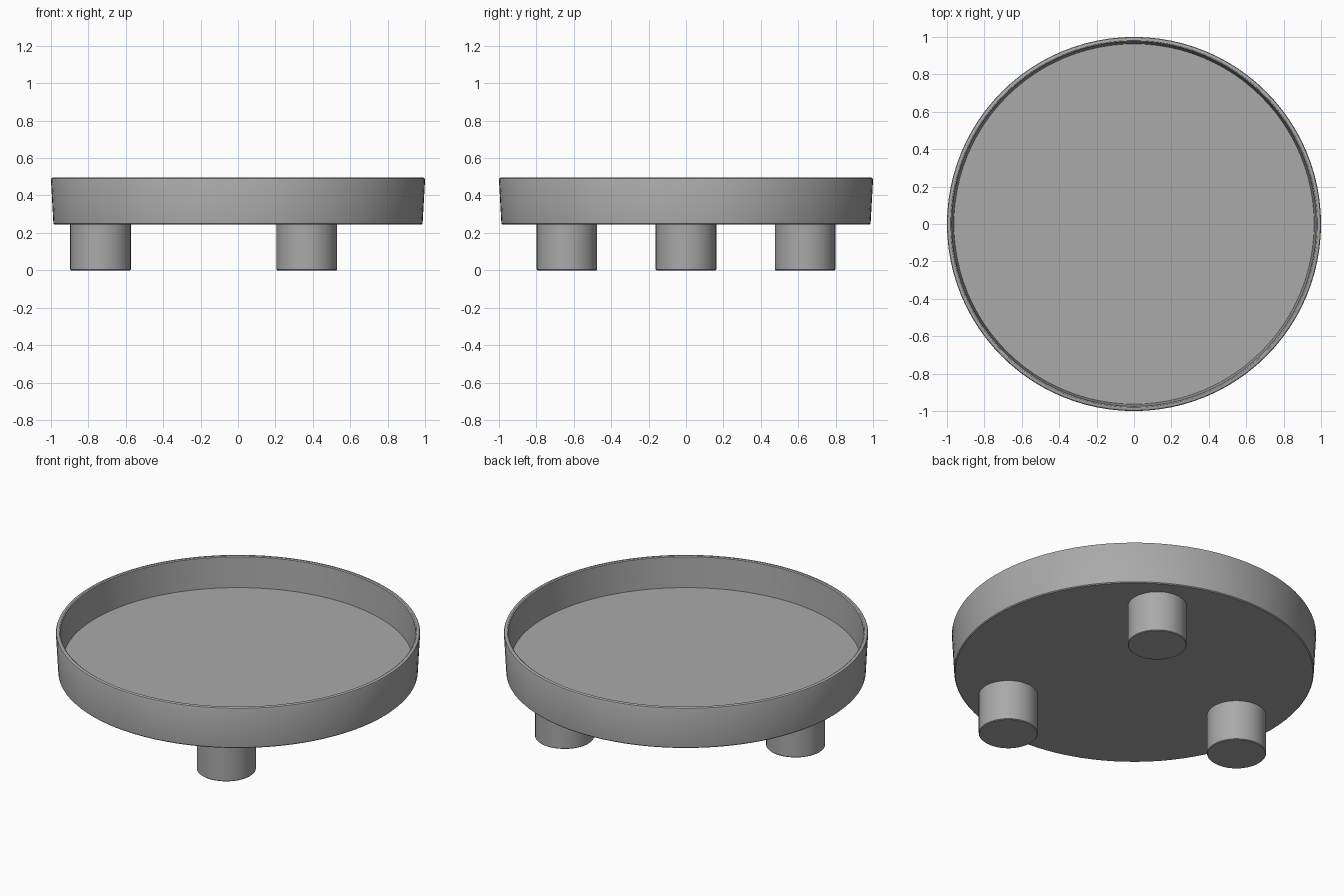
import bpy
import bmesh
import math
from mathutils import Matrix, Vector

cube = bpy.data.objects.get("Cube")
if cube:
    bpy.data.objects.remove(cube, do_unlink=True)

# Single plain grey finish
grey = bpy.data.materials.new("plain grey")
grey.use_nodes = True
colour = (0.4, 0.4, 0.4, 1)
grey.diffuse_color = colour
grey.node_tree.nodes["Principled BSDF"].inputs["Base Color"].default_value = colour


def lathe(name, profile, sides, location=(0, 0, 0)):
    """Revolve a (radius, height) profile that starts and ends on the axis."""
    bm = bmesh.new()
    points = [bm.verts.new((r, 0, z)) for r, z in profile]
    edges = [bm.edges.new(pair) for pair in zip(points, points[1:])]
    bmesh.ops.spin(bm, geom=points + edges, cent=(0, 0, 0), axis=(0, 0, 1),
                   angle=math.tau, steps=sides, use_duplicate=False)
    bmesh.ops.remove_doubles(bm, verts=bm.verts, dist=0.0005)
    bmesh.ops.recalc_face_normals(bm, faces=bm.faces)
    mesh = bpy.data.meshes.new(name)
    bm.to_mesh(mesh)
    bm.free()
    mesh.materials.append(grey)
    obj = bpy.data.objects.new(name, mesh)
    obj.location = location
    bpy.context.collection.objects.link(obj)
    bpy.ops.object.select_all(action="DESELECT")
    obj.select_set(True)
    bpy.context.view_layer.objects.active = obj
    bpy.ops.object.shade_smooth_by_angle(angle=math.radians(30))
    return obj


# Shallow dish with slightly flared wall and softened rim
tray_bottom, tray_top, floor = 0.245, 0.495, 0.31
lathe("tray", [(0, tray_bottom), (0.982, tray_bottom), (0.987, tray_bottom + 0.005),
               (1, tray_top - 0.01), (0.997, tray_top - 0.003), (0.991, tray_top),
               (0.981, tray_top), (0.975, tray_top - 0.004),
               (0.963, floor), (0, floor)], 96)

# Three round feet spaced evenly, one on the right
leg_radius, bevel = 0.162, 0.004
for name, angle in (("right_leg", 180), ("back_leg", 60), ("front_leg", -60)):
    spot = Matrix.Rotation(math.radians(angle), 3, "Z") @ Vector((0.735, 0, 0))
    lathe(name, [(0, 0), (leg_radius - bevel, 0), (leg_radius, bevel),
                 (leg_radius, tray_bottom + 0.01), (0, tray_bottom + 0.01)], 48, spot)
